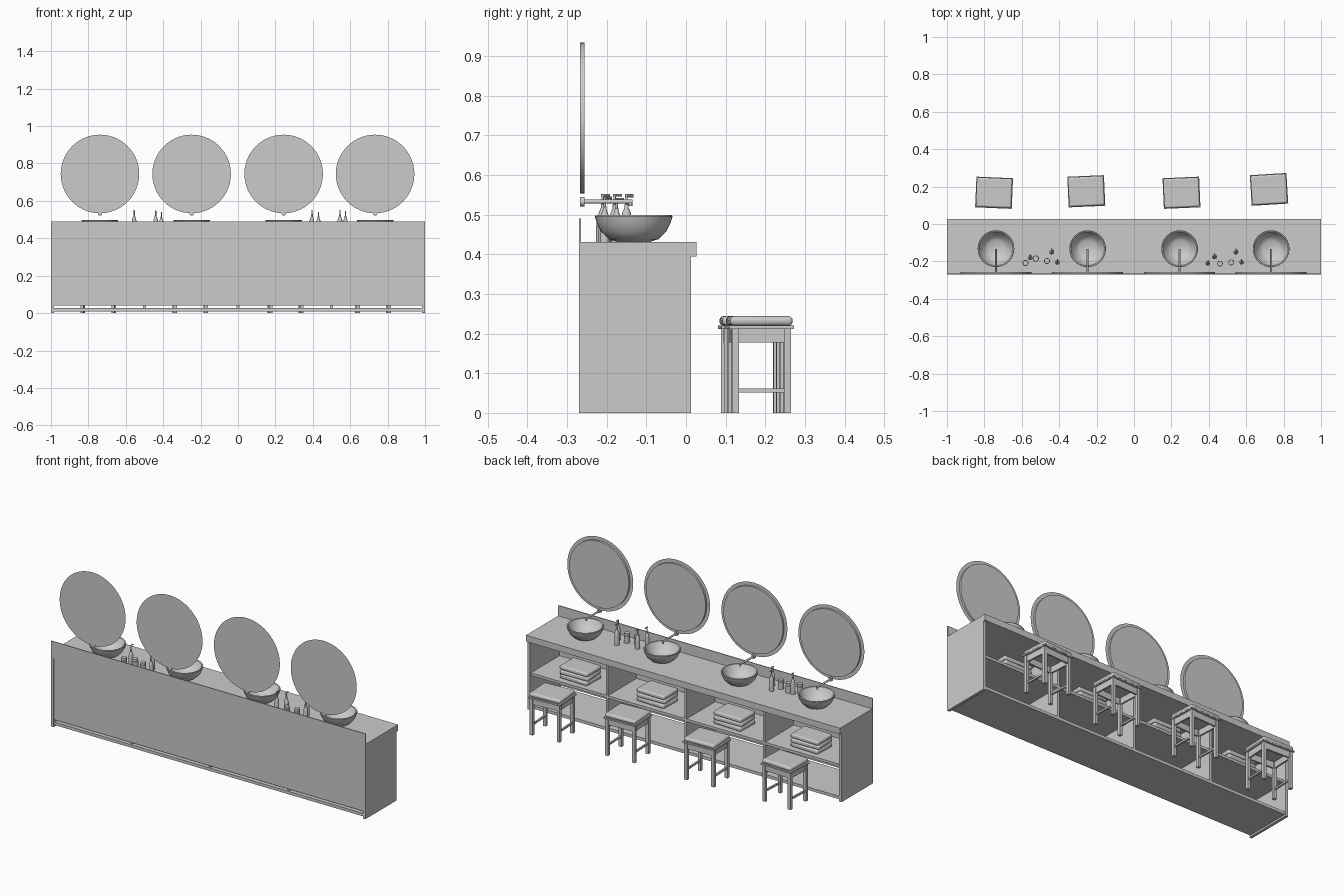
import bpy, bmesh
from math import pi, radians, cos, sin
from mathutils import Vector, Matrix

if "Cube" in bpy.data.objects:
    bpy.data.objects.remove(bpy.data.objects["Cube"])


def finish(name, bm, smooth=False, bevel=0, segs=3):
    me = bpy.data.meshes.new(name)
    bm.to_mesh(me)
    bm.free()
    ob = bpy.data.objects.new(name, me)
    bpy.context.collection.objects.link(ob)
    if bevel:
        m = ob.modifiers.new("bevel", 'BEVEL')
        m.width, m.segments = bevel, segs
    if smooth:
        bpy.ops.object.select_all(action='DESELECT')
        bpy.context.view_layer.objects.active = ob
        ob.select_set(True)
        bpy.ops.object.shade_smooth_by_angle(angle=radians(35))
    return ob


def box(name, x0, x1, y0, y1, z0, z1, mat=None, **kw):
    bm = bmesh.new()
    bmesh.ops.create_cube(bm, size=1)
    bmesh.ops.scale(bm, vec=(x1 - x0, y1 - y0, z1 - z0), verts=bm.verts)
    bmesh.ops.translate(bm, vec=((x0 + x1) / 2, (y0 + y1) / 2, (z0 + z1) / 2), verts=bm.verts)
    if mat:
        bmesh.ops.transform(bm, matrix=mat, verts=bm.verts)
    return finish(name, bm, **kw)


def lathe(name, profile, loc, steps=32):
    bm = bmesh.new()
    vs = [bm.verts.new((r, 0, z)) for r, z in profile]
    es = [bm.edges.new(p) for p in zip(vs, vs[1:])]
    bmesh.ops.spin(bm, geom=vs + es, cent=(0, 0, 0), axis=(0, 0, 1), angle=2 * pi, steps=steps)
    bmesh.ops.remove_doubles(bm, verts=bm.verts, dist=1e-5)
    bmesh.ops.recalc_face_normals(bm, faces=bm.faces)
    bmesh.ops.translate(bm, vec=loc, verts=bm.verts)
    return finish(name, bm, smooth=True)


def rod(name, a, b, r, segs=16):
    a, b = Vector(a), Vector(b)
    d = b - a
    bm = bmesh.new()
    mat = Matrix.Translation((a + b) / 2) @ d.to_track_quat('Z', 'Y').to_matrix().to_4x4()
    bmesh.ops.create_cone(bm, cap_ends=True, segments=segs, radius1=r, radius2=r,
                          depth=d.length, matrix=mat)
    return finish(name, bm, smooth=True)


# Counter and open cabinet
box("countertop", -1, 1, -0.27, 0.027, 0.395, 0.431)
box("backsplash", -1, 1, -0.27, -0.265, 0.431, 0.491)
box("bottom_board", -0.984, 0.984, -0.265, 0.008, 0.01, 0.027)
box("middle_shelf", -0.984, 0.984, -0.255, 0.005, 0.195, 0.21)
box("back_panel", -0.984, 0.984, -0.265, -0.255, 0.04, 0.395)
for s in (-1, 1):
    box("side_panel", s * 0.992 - 0.008, s * 0.992 + 0.008, -0.27, 0.013, 0, 0.395)
for x in (-0.5, 0, 0.5):
    box("divider", x - 0.007, x + 0.007, -0.255, 0.005, 0.027, 0.395)

# Folded towels, one stack per bay
for x in (-0.735, -0.245, 0.245, 0.735):
    for i in range(3):
        turn = Matrix.Translation((x, -0.09, 0)) @ Matrix.Rotation(radians((-2, 2, -1)[i]), 4, 'Z')
        box("towel", -0.09, 0.09, -0.065, 0.065, 0.21 + i * 0.025, 0.234 + i * 0.025,
            mat=turn, bevel=0.008, smooth=True)

# Basin, spout and mirror stations
bowl = [(0, 0), (0.04, 0), (0.062, 0.007), (0.082, 0.026), (0.093, 0.048), (0.098, 0.064),
        (0.096, 0.068), (0.09, 0.066), (0.08, 0.048), (0.062, 0.024), (0.045, 0.013), (0, 0.01)]
for x in (-0.738, -0.248, 0.244, 0.733):
    lathe("basin", bowl, (x, -0.132, 0.431), 40)
    rod("drain", (x, -0.132, 0.440), (x, -0.132, 0.443), 0.012)
    rod("spout_flange", (x, -0.267, 0.533), (x, -0.256, 0.533), 0.012, 20)
    rod("spout", (x, -0.258, 0.533), (x, -0.135, 0.533), 0.005)
    rod("spout_tip", (x, -0.14, 0.535), (x, -0.14, 0.522), 0.0045)
    rod("mirror", (x, -0.267, 0.744), (x, -0.256, 0.744), 0.19, 56)
    # thin halo ring behind the mirror
    bm = bmesh.new()
    rings = [[bm.verts.new((x + r * cos(2 * pi * i / 56), -0.2675, 0.744 + r * sin(2 * pi * i / 56)))
              for i in range(56)] for r in (0.174, 0.21)]
    for i in range(56):
        j = (i + 1) % 56
        bm.faces.new((rings[0][i], rings[1][i], rings[1][j], rings[0][j]))
    finish("mirror_halo", bm)

# Pump bottles and small jars
for x, y, r, h in ((-0.555, -0.18, 0.012, 0.118), (-0.44, -0.15, 0.013, 0.115), (-0.41, -0.205, 0.012, 0.108),
                   (0.395, -0.21, 0.012, 0.118), (0.43, -0.175, 0.013, 0.108),
                   (0.545, -0.15, 0.013, 0.118), (0.575, -0.205, 0.012, 0.112)):
    b = h - 0.045
    lathe("bottle", [(0, 0), (r, 0), (r, b * 0.85), (r * 0.85, b), (r * 0.4, b + 0.014), (r * 0.4, b + 0.022),
                     (0.003, b + 0.023), (0.003, h), (0, h)], (x, y, 0.431), 16)
    rod("pump_nozzle", (x, y - 0.004, 0.431 + h), (x, y + 0.018, 0.431 + h), 0.003, 8)
for x, y, r in ((-0.58, -0.208, 0.016), (-0.525, -0.185, 0.017), (-0.465, -0.198, 0.016),
                (0.46, -0.212, 0.015), (0.52, -0.205, 0.016)):
    lathe("jar", [(0, 0), (r, 0), (r, 0.04), (r * 0.9, 0.042), (r * 0.9, 0.055), (0, 0.055)], (x, y, 0.431), 20)

# Stools, each turned slightly
for x, y, a in ((-0.748, 0.167, -2.5), (-0.255, 0.175, 2.5), (0.254, 0.167, 2.5), (0.722, 0.185, 3.5)):
    m = Matrix.Translation((x, y, 0)) @ Matrix.Rotation(radians(a), 4, 'Z')
    box("seat_cushion", -0.095, 0.095, -0.079, 0.079, 0.22, 0.244, mat=m, bevel=0.010, smooth=True)
    box("seat_board", -0.098, 0.098, -0.082, 0.082, 0.212, 0.22, mat=m)
    for s in (-1, 1):
        for t in (-1, 1):
            box("stool_leg", s * 0.083 - 0.009, s * 0.083 + 0.009, t * 0.066 - 0.009, t * 0.066 + 0.009,
                0, 0.212, mat=m)
        box("side_apron", s * 0.083 - 0.005, s * 0.083 + 0.005, -0.06, 0.06, 0.177, 0.212, mat=m)
        box("long_apron", -0.076, 0.076, s * 0.066 - 0.005, s * 0.066 + 0.005, 0.177, 0.212, mat=m)
        box("stretcher", s * 0.083 - 0.005, s * 0.083 + 0.005, -0.06, 0.06, 0.052, 0.062, mat=m)
